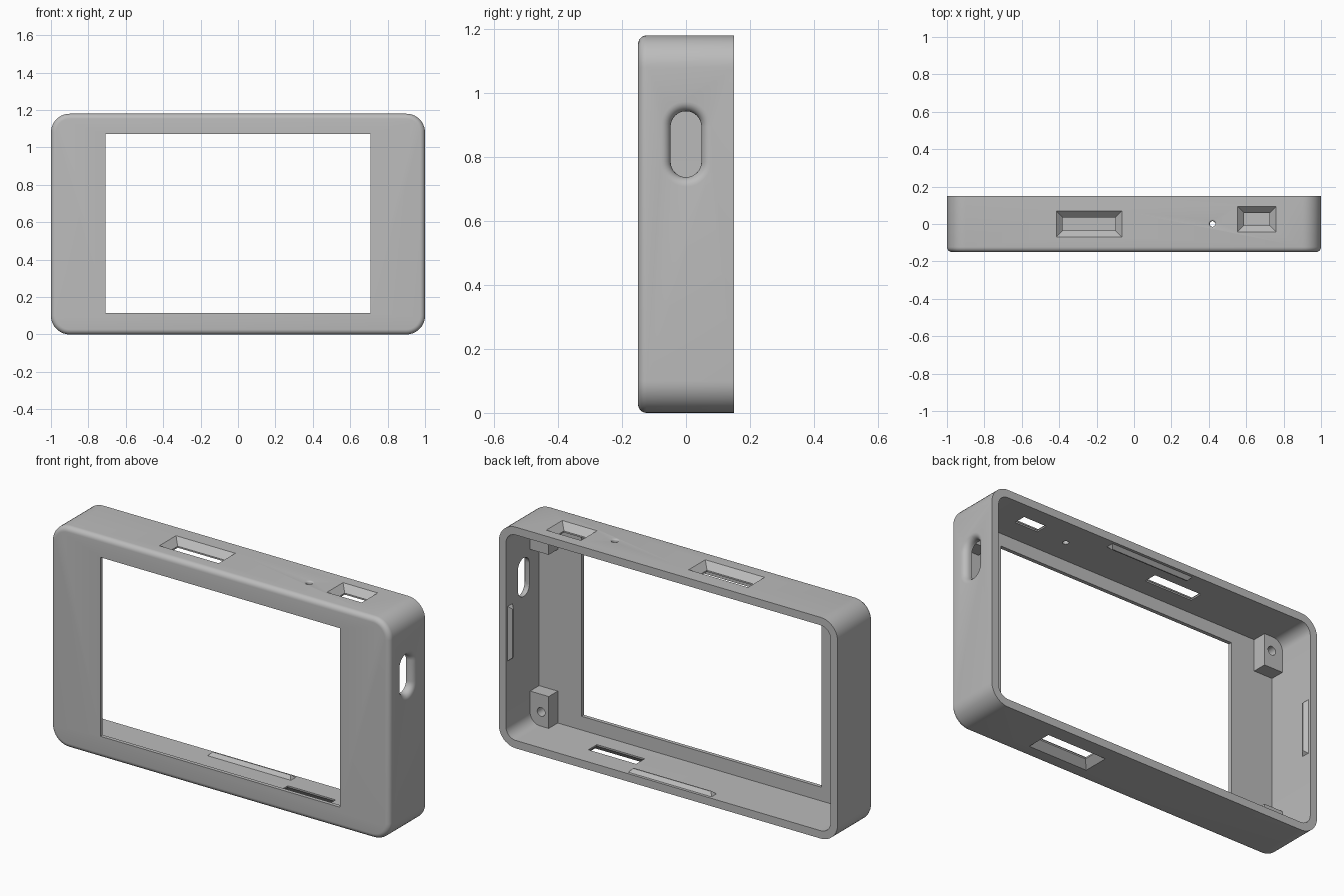
import bpy, bmesh
from math import cos, sin, pi

cube = bpy.data.objects.get("Cube")
if cube:
    bpy.data.objects.remove(cube, do_unlink=True)

grey = bpy.data.materials.new("plain grey")
grey.use_nodes = True
colour = (0.5, 0.5, 0.5, 1)
grey.diffuse_color = colour
grey.node_tree.nodes["Principled BSDF"].inputs["Base Color"].default_value = colour

W, H, D = 2.0, 1.18, 0.3
WALL, PLATE, MID = 0.042, 0.02, 0.59
PLACE = {"x": lambda u, v, d: (d, u, v),
         "y": lambda u, v, d: (u, d, v),
         "z": lambda u, v, d: (u, v, d)}


def ring(w, h, r, seg=10):
    """Rounded rectangle outline; r = 0 gives sharp corners."""
    if r == 0:
        seg = 0
    pts = []
    for i, (sx, sy) in enumerate([(1, 1), (-1, 1), (-1, -1), (1, -1)]):
        for k in range(seg + 1):
            a = (i + (k / seg if seg else 0)) * pi / 2
            pts.append((sx * (w / 2 - r) + r * cos(a), sy * (h / 2 - r) + r * sin(a)))
    return pts


def loft(name, axis, centre, layers):
    """Closed solid through (width, height, radius, depth) layers along an axis."""
    bm = bmesh.new()
    loops = []
    for w, h, r, d in layers:
        loops.append([bm.verts.new(PLACE[axis](u + centre[0], v + centre[1], d))
                      for u, v in ring(w, h, r)])
    n = len(loops[0])
    for a, b in zip(loops, loops[1:]):
        for i in range(n):
            j = (i + 1) % n
            bm.faces.new((a[i], a[j], b[j], b[i]))
    bm.faces.new(loops[0])
    bm.faces.new(loops[-1])
    bmesh.ops.recalc_face_normals(bm, faces=bm.faces)
    mesh = bpy.data.meshes.new(name)
    bm.to_mesh(mesh)
    bm.free()
    mesh.materials.append(grey)
    ob = bpy.data.objects.new(name, mesh)
    bpy.context.collection.objects.link(ob)
    return ob


def activate(ob):
    bpy.ops.object.select_all(action="DESELECT")
    ob.select_set(True)
    bpy.context.view_layer.objects.active = ob


def cut(ob, cutter):
    """Subtract the cutter from the object, then discard it."""
    activate(ob)
    mod = ob.modifiers.new("cut", "BOOLEAN")
    mod.operation, mod.solver, mod.object = "DIFFERENCE", "EXACT", cutter
    bpy.ops.object.modifier_apply(modifier=mod.name)
    bpy.data.objects.remove(cutter, do_unlink=True)


def smooth(ob):
    activate(ob)
    bpy.ops.object.shade_smooth_by_angle()


def flared(w, h, r, surface, inward, f):
    """Layers of an opening whose outer lip is rounded by radius f."""
    layers = [(w + 2 * f, h + 2 * f, r + f, surface - inward * 0.05)]
    for k in range(7):
        a = k / 6 * pi / 2
        g = f * (1 - sin(a))
        layers.append((w + 2 * g, h + 2 * g, r + g, surface + inward * f * (1 - cos(a))))
    return layers + [(w, h, r, surface + inward * 0.1)]


# Outer case with a rounded front edge
FILLET = 0.027
layers = []
for k in range(7):
    a = k / 6 * pi / 2
    g = FILLET * (1 - sin(a))
    layers.append((W - 2 * g, H - 2 * g, 0.1 - g, -D / 2 + FILLET * (1 - cos(a))))
case = loft("case_shell", "y", (0, MID), layers + [(W, H, 0.1, D / 2)])

# Hollow interior, open at the back, and the screen window
cut(case, loft("cavity", "y", (0, MID),
               [(W - 2 * WALL, H - 2 * WALL, 0.1 - WALL, d) for d in (-D / 2 + PLATE, D)]))
cut(case, loft("window", "y", (0, 0.593), [(1.416, 0.955, 0, d) for d in (-D, 0)]))

# Bevelled ports: centre, outer size, wall surface, inward direction
C = 0.034
for x, y, w, h, surface, inward in [(-0.24, 0, 0.35, 0.14, H, -1),
                                    (0.657, 0.026, 0.205, 0.135, H, -1),
                                    (0.41, 0, 0.35, 0.14, 0, 1)]:
    cut(case, loft("port", "z", (x, y), [
        (w + 2 * C, h + 2 * C, 0, surface - inward * C),
        (w - 2 * C, h - 2 * C, 0, surface + inward * C),
        (w - 2 * C, h - 2 * C, 0, surface + inward * 0.08)]))

# Small round button hole and the side slot, both with rounded lips
cut(case, loft("pin_hole", "z", (0.42, 0), flared(0.03, 0.03, 0.0149, H, -1, 0.01)))
cut(case, loft("side_slot", "x", (0, 0.84), flared(0.096, 0.206, 0.0479, W / 2, -1, 0.03)))
smooth(case)

# Screw bosses in the four inner corners
for sx, xname in ((1, "left"), (-1, "right")):
    for sz, zname in ((-1, "lower"), (1, "upper")):
        boss = loft(f"{zname}_{xname}_boss", "y", (sx * 0.906, MID + sz * 0.466),
                    [(0.116, 0.176, 0, d) for d in (-0.14, -0.054)])
        cut(boss, loft("screw_hole", "y", (sx * 0.893, MID + sz * 0.472),
                       [(0.046, 0.046, 0.0229, d) for d in (-0.12, 0)]))
        smooth(boss)

# Snap ridges along the inside of each wall, near the open back
for s, zname, xname in ((-1, "lower", "right"), (1, "upper", "left")):
    edge = MID - WALL
    loft(f"{zname}_snap_ridge", "z", (0, 0.115),
         [(0.5, 0.05, 0, MID + s * (edge + 0.005)), (0.46, 0.006, 0, MID + s * (edge - 0.018))])
    edge = W / 2 - WALL
    loft(f"{xname}_snap_ridge", "x", (0.115, MID),
         [(0.05, 0.3, 0, s * (edge + 0.005)), (0.006, 0.26, 0, s * (edge - 0.018))])
